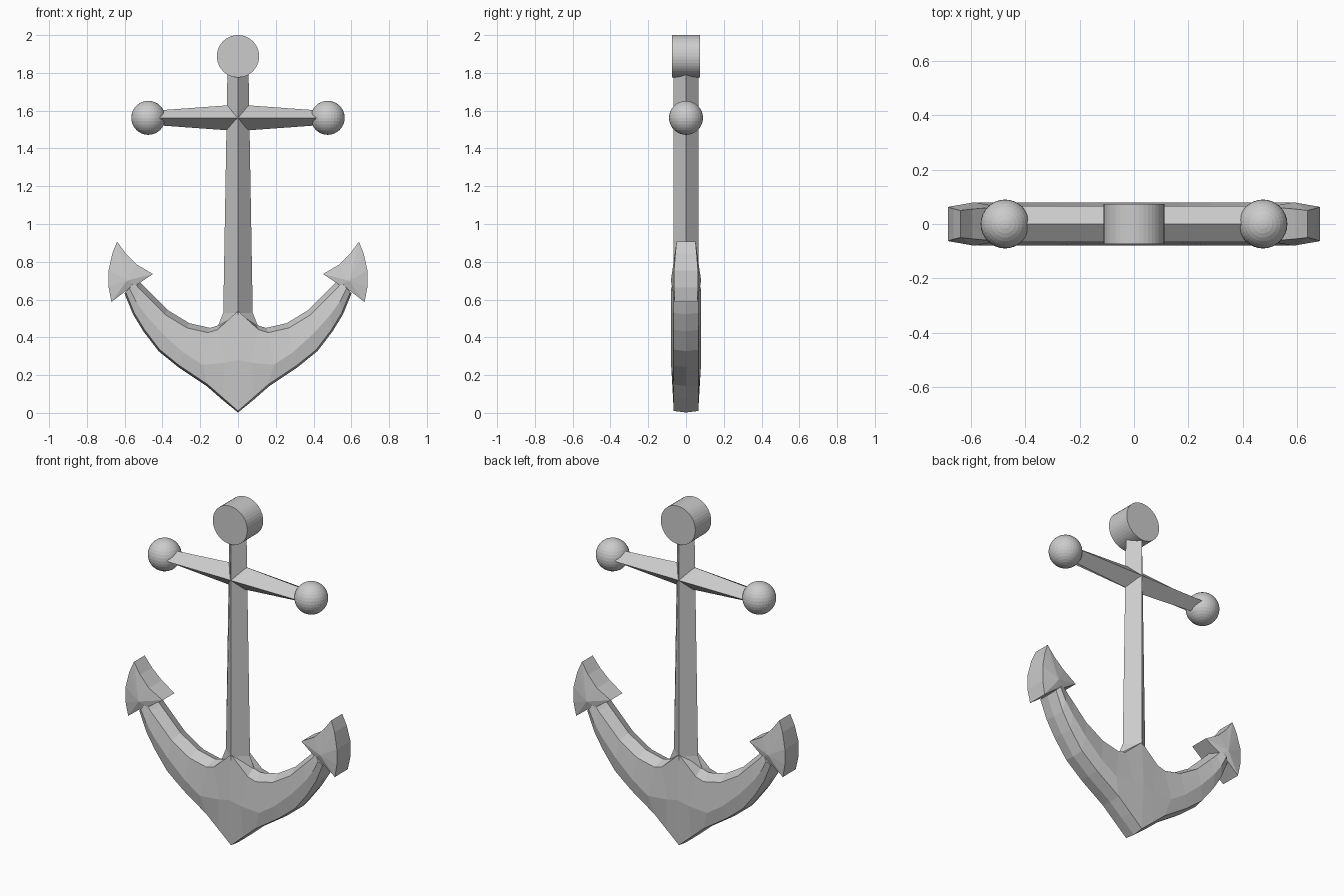
import bpy, bmesh, math

if "Cube" in bpy.data.objects:
    bpy.data.objects.remove(bpy.data.objects["Cube"])


def make_object(name, verts, faces, mirror=False):
    mesh = bpy.data.meshes.new(name)
    mesh.from_pydata(verts, [], faces)
    bm = bmesh.new()
    bm.from_mesh(mesh)
    bmesh.ops.recalc_face_normals(bm, faces=bm.faces)
    bm.to_mesh(mesh)
    bm.free()
    ob = bpy.data.objects.new(name, mesh)
    bpy.context.collection.objects.link(ob)
    if mirror:
        ob.modifiers.new("mirror", 'MIRROR').use_axis[0] = True
    return ob


def loft(name, rings, cap_start=True, mirror=False):
    n = len(rings[0])
    verts = [p for r in rings for p in r]
    faces = [(i * n + j, i * n + (j + 1) % n, (i + 1) * n + (j + 1) % n, (i + 1) * n + j)
             for i in range(len(rings) - 1) for j in range(n)]
    faces.append(tuple(range(len(verts) - n, len(verts))))
    if cap_start:
        faces.append(tuple(range(n)))
    return make_object(name, verts, faces, mirror)


# Shank: tapering diamond section, flared at the foot
D = 0.067
loft("shank", [[(-w, 0, z), (0, -D, z), (w, 0, z), (0, D, z)]
               for z, w in ((0.40, 0.13), (0.45, 0.11), (0.53, 0.078), (1.80, 0.056))])

# Stock: diamond section crossbar, tapering only in height
Z = 1.562
loft("stock", [[(x, 0, Z - h), (x, -D, Z), (x, 0, Z + h), (x, D, Z)]
               for x, h in ((-0.47, 0.036), (0, 0.07), (0.47, 0.036))])

# Balls on the stock ends
for side, x in (("left", -0.475), ("right", 0.475)):
    bpy.ops.mesh.primitive_uv_sphere_add(segments=32, ring_count=16, radius=0.09, location=(x, 0, Z))
    bpy.context.object.name = "stock_ball_" + side

# Solid round head
bpy.ops.mesh.primitive_cylinder_add(vertices=40, radius=0.112, depth=0.147,
                                    location=(0, 0, 1.888), rotation=(math.pi / 2, 0, 0))
bpy.context.object.name = "head_disc"

# Arms: inner edge, face ridge and outer edge at each station, mirrored
stations = [
    ((0, .54), (0, .28), (0, .01)),
    ((.11, .44), (.07, .265), (.08, .08)),
    ((.16, .425), (.19, .255), (.16, .15)),
    ((.27, .45), (.29, .32), (.31, .25)),
    ((.385, .52), (.40, .42), (.415, .335)),
    ((.48, .615), (.49, .52), (.495, .44)),
    ((.52, .655), (.54, .59), (.55, .53)),
    ((.55, .69), (.575, .66), (.595, .64)),
]
rings = []
for i, (a, m, o) in enumerate(stations):
    k = 0 if i == 0 else 1
    e, r = 0.065, 0.08
    rings.append([(a[0] - .012 * k, 0, a[1] + .025 * k), (a[0], -e, a[1]), (m[0], -r, m[1]),
                  (o[0], -e, o[1]), (o[0] + .006 * k, 0, o[1] - .008),
                  (o[0], e, o[1]), (m[0], r, m[1]), (a[0], e, a[1])])
loft("arms", rings, cap_start=False, mirror=True)

# Flukes: thick rim with a raised point on each face, mirrored
rim = [(.64, .907, .05), (.665, .845, .056), (.685, .755, .063), (.685, .665, .063),
       (.67, .587, .06), (.595, .645, .065), (.54, .675, .065), (.45, .735, .055),
       (.535, .785, .06), (.595, .845, .055)]
n = len(rim)
verts = [(x, -y, z) for x, z, y in rim] + [(x, y, z) for x, z, y in rim]
verts += [(.588, -.08, .70), (.588, .08, .70)]
faces = []
for i in range(n):
    j = (i + 1) % n
    faces += [(i, j, n + j, n + i), (i, j, 2 * n), (n + i, n + j, 2 * n + 1)]
make_object("flukes", verts, faces, mirror=True)
